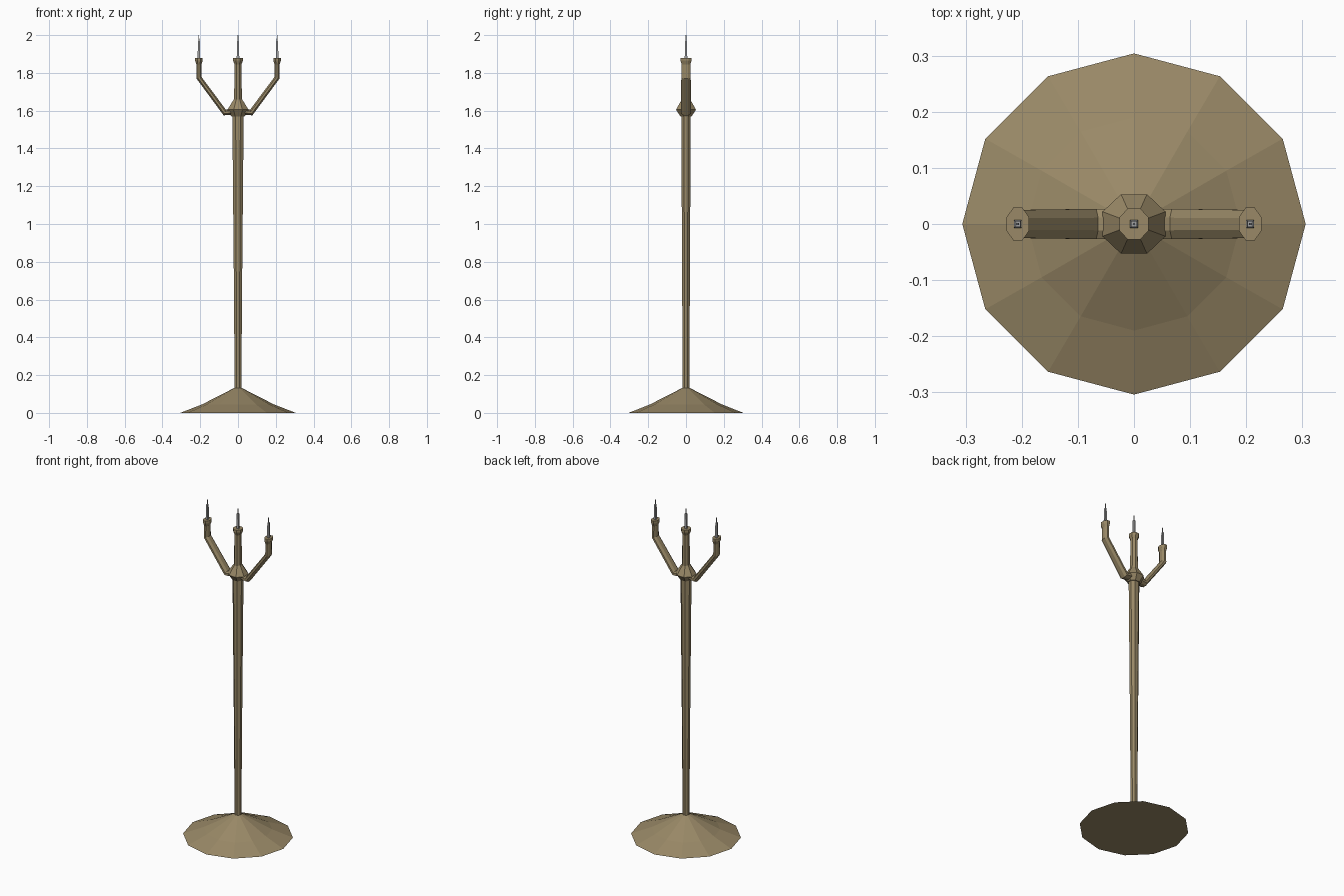
import bpy, bmesh, math
from mathutils import Vector

if "Cube" in bpy.data.objects:
    bpy.data.objects.remove(bpy.data.objects["Cube"])


def material(name, rgb):
    m = bpy.data.materials.new(name)
    m.diffuse_color = (*rgb, 1)
    m.use_nodes = True
    m.node_tree.nodes["Principled BSDF"].inputs["Base Color"].default_value = m.diffuse_color
    return m


bronze = material("bronze", (0.32, 0.25, 0.135))
grey = material("candle_grey", (0.35, 0.35, 0.35))


def loft(name, sections, sides, mat, phase=0.5):
    """Skin rings: each section is (centre, in-plane axis, half width, half depth in y)."""
    bm = bmesh.new()
    rings = []
    for centre, axis, w, d in sections:
        ring = []
        for i in range(sides):
            a = 2 * math.pi * (i + phase) / sides
            k = 1 / math.cos(math.pi / sides) if phase else 1
            ring.append(bm.verts.new(Vector(centre) + Vector(axis) * w * k * math.cos(a)
                                     + Vector((0, d * k * math.sin(a), 0))))
        rings.append(ring)
    for a, b in zip(rings, rings[1:]):
        for i in range(sides):
            j = (i + 1) % sides
            bm.faces.new((a[i], a[j], b[j], b[i]))
    bm.faces.new(rings[0][::-1])
    bm.faces.new(rings[-1])
    bmesh.ops.recalc_face_normals(bm, faces=bm.faces)
    mesh = bpy.data.meshes.new(name)
    bm.to_mesh(mesh)
    bm.free()
    mesh.materials.append(mat)
    ob = bpy.data.objects.new(name, mesh)
    bpy.context.collection.objects.link(ob)
    return ob


def upright(name, x, profile, sides, mat, phase=0.5):
    """Profile rows: z, half width in x, half depth in y."""
    return loft(name, [((x, 0, z), (1, 0, 0), w, d) for z, w, d in profile], sides, mat, phase)


# Twelve-sided foot
upright("base", 0, [(0, .306, .304), (.045, .19, .19), (.132, .02, .02)], 12, bronze, 0)

# Slender stem widening upward
upright("stem", 0, [(.12, .018, .018), (.6, .021, .02), (1.58, .03, .025)], 8, bronze)

# Collar where the arms meet
upright("collar", 0, [(1.57, .035, .03), (1.605, .056, .053), (1.66, .022, .022)], 8, bronze)

# Centre holder with flared cup
upright("centre_holder", 0, [(1.64, .021, .023), (1.845, .018, .021),
                             (1.865, .026, .028), (1.88, .026, .028)], 8, bronze)

# Bent side arms ending in flared cups
path = [(.02, 1.597), (.07, 1.59), (.207, 1.775), (.207, 1.845), (.207, 1.865), (.207, 1.88)]
widths = [(.018, .027), (.016, .027), (.014, .025), (.013, .023), (.02, .029), (.02, .029)]
for side, s in (("left", -1), ("right", 1)):
    secs = []
    for i, (x, z) in enumerate(path):
        p = Vector((x, z))
        t_in = (p - Vector(path[max(i - 1, 0)])).normalized()
        t_out = (Vector(path[min(i + 1, len(path) - 1)]) - p).normalized()
        t = (t_in + t_out).normalized()
        w, d = widths[i]
        secs.append(((s * x, 0, z), (s * t.y, 0, -t.x), w, d))
    loft(side + "_arm", secs, 8, bronze)

# Candles and wicks
for label, x in (("left", -.207), ("centre", 0), ("right", .207)):
    upright(label + "_candle", x, [(1.87, .007, .007), (1.97, .005, .005)], 4, grey)
    upright(label + "_wick", x, [(1.965, .0022, .0022), (2.0, .0015, .0015)], 4, grey)
